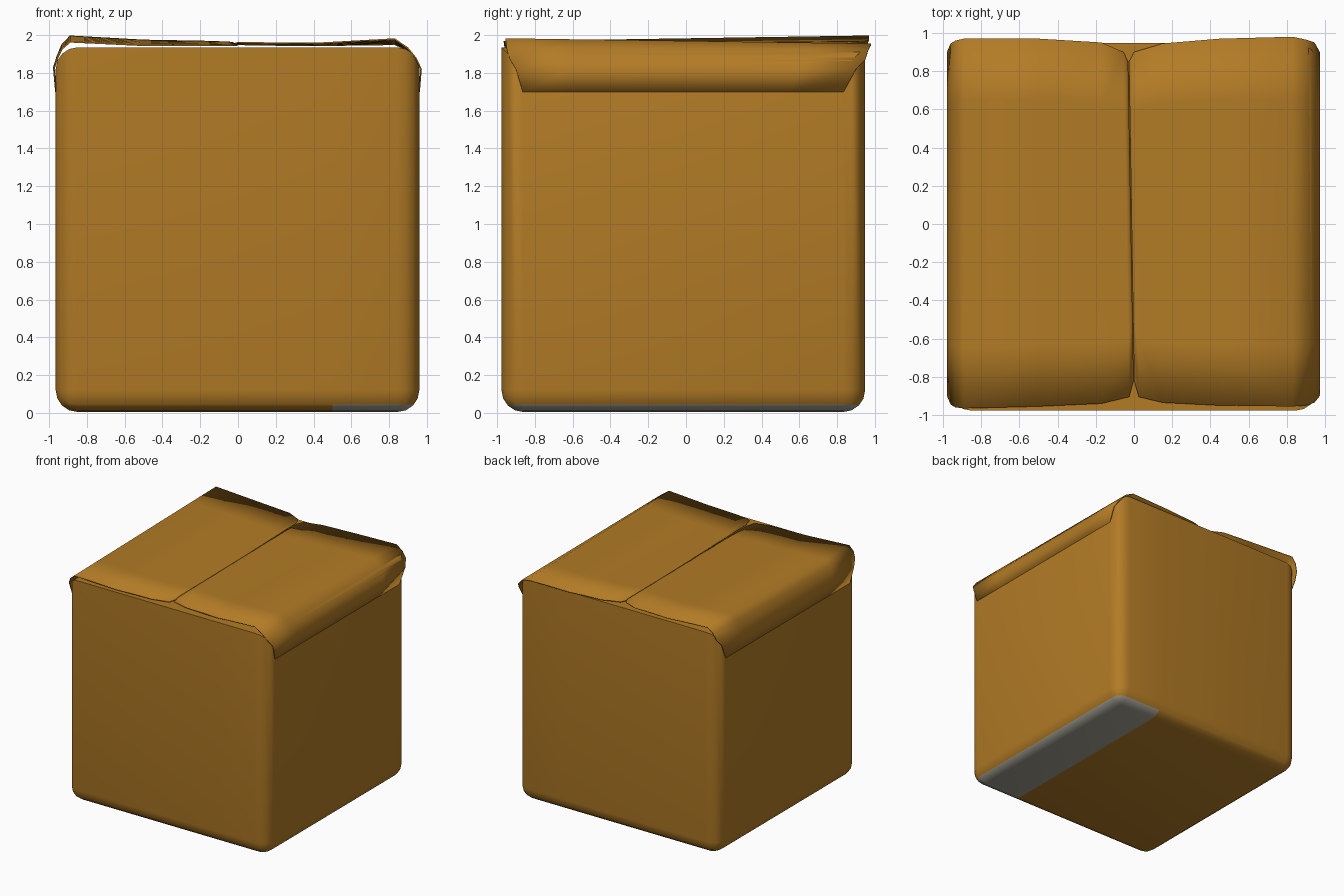
import bpy, bmesh

if "Cube" in bpy.data.objects:
    bpy.data.objects.remove(bpy.data.objects["Cube"])

def mat(name, col):
    m = bpy.data.materials.new(name)
    m.diffuse_color = (*col, 1)
    m.use_nodes = True
    m.node_tree.nodes["Principled BSDF"].inputs["Base Color"].default_value = m.diffuse_color
    return m

cardboard = mat("cardboard_brown", (0.45, 0.2, 0.019))
grey = mat("tape_grey", (0.37, 0.36, 0.3))

def make(name, bm, mats, angle):
    me = bpy.data.meshes.new(name)
    bmesh.ops.recalc_face_normals(bm, faces=bm.faces)
    bm.to_mesh(me)
    bm.free()
    for m in mats:
        me.materials.append(m)
    ob = bpy.data.objects.new(name, me)
    bpy.context.collection.objects.link(ob)
    bpy.context.view_layer.objects.active = ob
    ob.select_set(True)
    bpy.ops.object.shade_smooth_by_angle(angle=angle)
    ob.select_set(False)
    return ob

# Carton body: rounded except along the front and back top edges
X0, X1, Y0, Y1, TOP = -0.965, 0.96, -0.977, 0.948, 1.935
bm = bmesh.new()
bmesh.ops.create_cube(bm, size=1)
for v in bm.verts:
    v.co.x = X1 if v.co.x > 0 else X0
    v.co.y = Y1 if v.co.y > 0 else Y0
    v.co.z = TOP if v.co.z > 0 else 0.005

def is_open_rim(e):
    a, b = e.verts
    return min(a.co.z, b.co.z) > 1 and abs(a.co.x - b.co.x) > 1

round_edges = [e for e in bm.edges if not is_open_rim(e)]
bmesh.ops.bevel(bm, geom=round_edges, offset=0.115, segments=4, profile=0.5,
                affect='EDGES', clamp_overlap=True)
# Grey strip under the right side
for co, no in (((0.5, 0, 0), (1, 0, 0)), ((0, 0, 0.045), (0, 0, 1))):
    bmesh.ops.bisect_plane(bm, geom=bm.verts[:] + bm.edges[:] + bm.faces[:],
                           plane_co=co, plane_no=no)
for f in bm.faces:
    c = f.calc_center_median()
    f.material_index = int(c.x > 0.5 and c.z < 0.045)
make("carton_body", bm, [cardboard, grey], 0.7)

# Top flaps: thin sheets bent over the side walls, warped from front to back
def flap(name, rows):
    """rows: x, y front, z front, y back, z back"""
    bm = bmesh.new()
    n = 6
    grid = []
    for x, yf, zf, yb, zb in rows:
        xf, xb = x if isinstance(x, tuple) else (x, x)
        grid.append([bm.verts.new((xf + (xb - xf) * t / n, yf + (yb - yf) * t / n,
                                   zf + (zb - zf) * t / n)) for t in range(n + 1)])
    for a, b in zip(grid, grid[1:]):
        for i in range(n):
            bm.faces.new((a[i], a[i + 1], b[i + 1], b[i]))
    ob = make(name, bm, [cardboard], 0.9)
    for p in ob.data.polygons:      # outward side up
        if p.normal.z < -0.3:
            ob.data.flip_normals()
            break
    s = ob.modifiers.new("thickness", 'SOLIDIFY')
    s.thickness = 0.008
    s.offset = -1

flap("right_flap", [
    (0.963, -0.865, 1.70, 0.835, 1.70),
    (0.973, -0.900, 1.82, 0.90, 1.82),
    (0.945, -0.935, 1.88, 0.95, 1.875),
    (0.90, -0.950, 1.935, 0.965, 1.925),
    (0.83, -0.955, 1.983, 0.98, 1.955),
    (0.45, -0.950, 1.962, 0.97, 1.950),
    (0.15, -0.935, 1.962, 0.945, 1.952),
    ((0.025, 0.0), -0.905, 1.964, 0.90, 1.955),
    ((0.001, -0.026), -0.82, 1.964, 0.85, 1.955),
])
flap("left_flap", [
    (-0.968, -0.865, 1.70, 0.835, 1.70),
    (-0.979, -0.900, 1.82, 0.90, 1.83),
    (-0.96, -0.945, 1.88, 0.945, 1.89),
    (-0.935, -0.960, 1.93, 0.96, 1.95),
    (-0.89, -0.965, 1.968, 0.97, 1.998),
    (-0.50, -0.955, 1.950, 0.97, 1.976),
    (-0.17, -0.940, 1.950, 0.95, 1.970),
    ((-0.025, -0.055), -0.905, 1.950, 0.90, 1.966),
    ((-0.002, -0.031), -0.82, 1.950, 0.85, 1.964),
])
